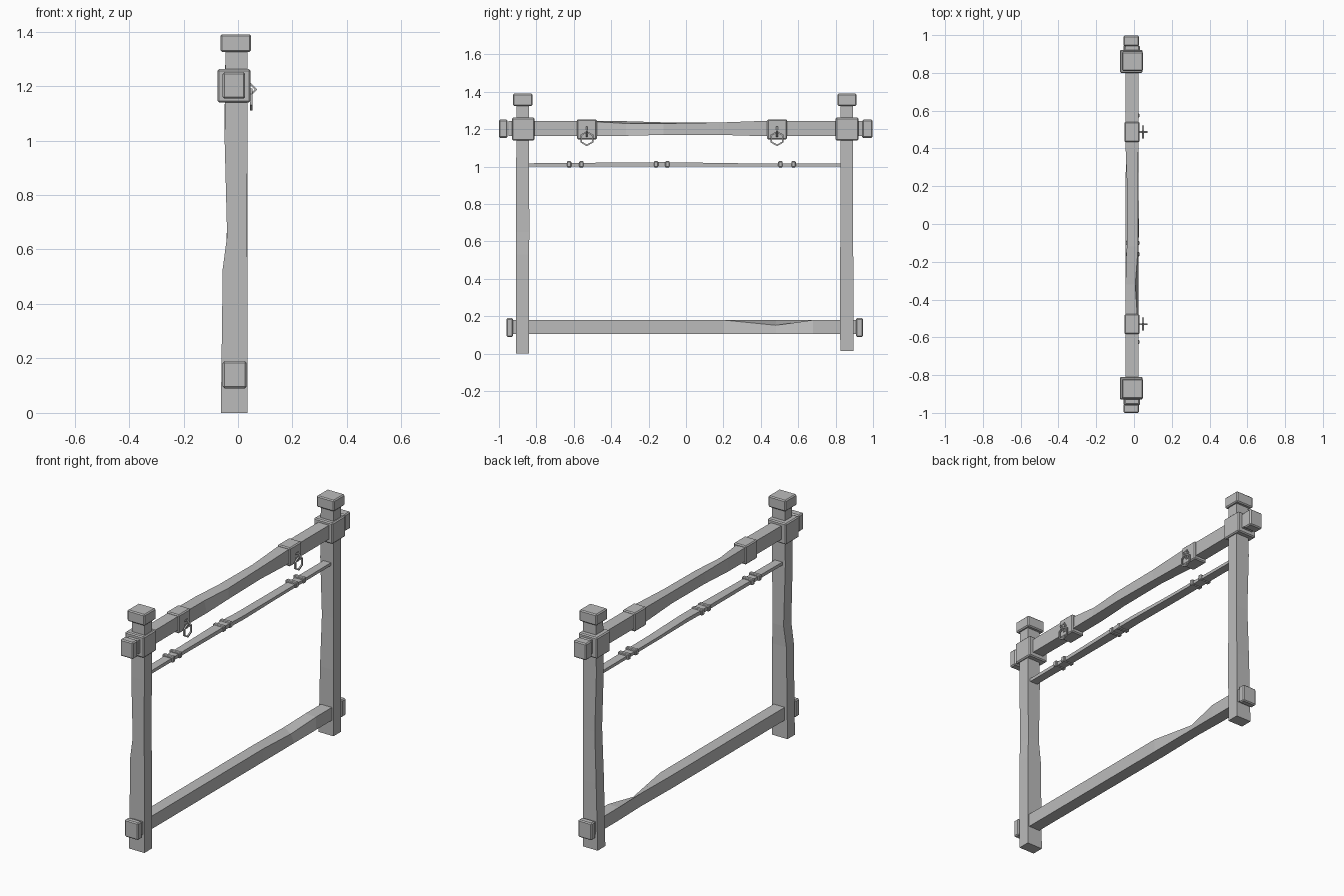
import bpy, bmesh, math
from mathutils import Vector

cube = bpy.data.objects.get("Cube")
if cube:
    bpy.data.objects.remove(cube, do_unlink=True)

GREY = (0.5, 0.5, 0.5, 1)
mat = bpy.data.materials.new("weathered grey")
mat.use_nodes = True
mat.diffuse_color = GREY
mat.node_tree.nodes["Principled BSDF"].inputs["Base Color"].default_value = GREY


def finish(name, bm):
    bmesh.ops.recalc_face_normals(bm, faces=bm.faces)
    mesh = bpy.data.meshes.new(name)
    bm.to_mesh(mesh)
    bm.free()
    mesh.materials.append(mat)
    obj = bpy.data.objects.new(name, mesh)
    bpy.context.collection.objects.link(obj)
    return obj


def box(name, x, y, z, bevel=0.006):
    """Bevelled block from (min, max) spans."""
    bm = bmesh.new()
    bmesh.ops.create_cube(bm, size=1)
    for v in bm.verts:
        v.co = Vector([(s[0] + s[1]) / 2 + c * (s[1] - s[0])
                       for s, c in zip((x, y, z), v.co)])
    if bevel:
        bmesh.ops.bevel(bm, geom=bm.edges[:], offset=bevel, segments=1,
                        affect='EDGES')
    return finish(name, bm)


def beam(name, rings):
    """Hewn timber lofted through rings of four corners."""
    bm = bmesh.new()
    loops = [[bm.verts.new(p) for p in ring] for ring in rings]
    for a, b in zip(loops, loops[1:]):
        for i in range(4):
            j = (i + 1) % 4
            bm.faces.new((a[i], a[j], b[j], b[i]))
    bm.faces.new(loops[0])
    bm.faces.new(loops[-1])
    return finish(name, bm)


def post_ring(z, x0, x1, y0, y1):
    return [(x0, y0, z), (x1, y0, z), (x1, y1, z), (x0, y1, z)]


def rail_ring(y, x0, x1, z0, z1, chip_x=0, chip_z=0):
    """Rail section; the chip pulls in the upper +x corner."""
    return [(x0, y, z0), (x1, y, z0), (x1 - chip_x, y, z1 - chip_z), (x0, y, z1)]


def ring(name, centre, radius, thick, sides, plane):
    """Faceted metal loop lying in the 'yz' or 'xz' plane."""
    bm = bmesh.new()
    loops = []
    for i in range(sides):
        a = 2 * math.pi * i / sides + math.pi / 2
        loop = []
        for r, t in ((-1, -1), (1, -1), (1, 1), (-1, 1)):
            u, w = [(radius + r * thick) * f(a) for f in (math.cos, math.sin)]
            off = (t * thick, u, w) if plane == 'yz' else (u, t * thick, w)
            loop.append(bm.verts.new(Vector(centre) + Vector(off)))
        loops.append(loop)
    for i in range(sides):
        a, b = loops[i], loops[(i + 1) % sides]
        for k in range(4):
            m = (k + 1) % 4
            bm.faces.new((a[k], a[m], b[m], b[k]))
    return finish(name, bm)


# Uneven upright posts
beam("front_post", [
    post_ring(0, -.063, .035, -.908, -.84),
    post_ring(.53, -.056, .035, -.908, -.84),
    post_ring(.65, -.04, .032, -.908, -.837),
    post_ring(1.0, -.049, .035, -.908, -.84),
    post_ring(1.34, -.046, .035, -.905, -.84)])
beam("back_post", [
    post_ring(.015, -.06, .035, .825, .895),
    post_ring(.4, -.05, .035, .823, .895),
    post_ring(.7, -.04, .035, .826, .893),
    post_ring(1.03, -.05, .035, .825, .893),
    post_ring(1.34, -.046, .035, .825, .893)])

# Rails with worn, chipped edges
beam("top_rail", [
    rail_ring(-.95, -.045, .023, 1.165, 1.243),
    rail_ring(-.58, -.045, .023, 1.165, 1.245),
    rail_ring(-.32, -.045, .025, 1.165, 1.243, .018, .012),
    rail_ring(-.12, -.038, .025, 1.17, 1.237, .003, .006),
    rail_ring(.18, -.036, .02, 1.17, 1.236),
    rail_ring(.42, -.045, .023, 1.163, 1.245),
    rail_ring(.95, -.045, .023, 1.165, 1.245)])
beam("bottom_rail", [
    rail_ring(-.93, -.045, .025, .105, .18),
    rail_ring(.2, -.045, .025, .105, .18),
    rail_ring(.48, -.04, .025, .105, .18, .022, .028),
    rail_ring(.68, -.045, .025, .105, .18),
    rail_ring(.92, -.045, .025, .105, .18)])
beam("hanging_batten", [
    rail_ring(-.85, -.03, .018, 1.0, 1.018),
    rail_ring(-.48, -.03, .018, 1.0, 1.021),
    rail_ring(-.13, -.033, .024, 1.002, 1.024),
    rail_ring(.02, -.027, .027, 1.0, 1.022),
    rail_ring(.3, -.03, .022, 1.0, 1.018),
    rail_ring(.84, -.03, .018, 1.0, 1.017)])

# Bindings around the batten
for i, y in enumerate((-.625, -.56, -.16, -.1, .505, .575)):
    box(f"batten_binding_{i + 1}", (-.042, .028), (y - .012, y + .012),
        (.996, 1.029), .004)

# Post caps, joint collars and rail end blocks
for side, cap, collar, end, foot in (
        ("front", (-.925, -.82), (-.93, -.81), (-1, -.955), (-.96, -.924)),
        ("back", (.81, .912), (.80, .922), (.942, .997), (.908, .946))):
    box(f"{side}_post_cap", (-.064, .048), cap, (1.325, 1.39))
    box(f"{side}_joint_collar", (-.075, .046), collar, (1.14, 1.262))
    box(f"{side}_top_end_block", (-.056, .026), end, (1.154, 1.251))
    box(f"{side}_bottom_end_block", (-.056, .031), foot, (.09, .19))

# Brackets with an eye and a hanging ring
for side, y in (("front", -.53), ("back", .487)):
    box(f"{side}_bracket", (-.051, .03), (y - .053, y + .053), (1.145, 1.253))
    ring(f"{side}_eye", (.042, y, 1.187), .024, .0045, 4, 'xz')
    ring(f"{side}_hanging_ring", (.048, y, 1.15), .036, .0045, 6, 'yz')
